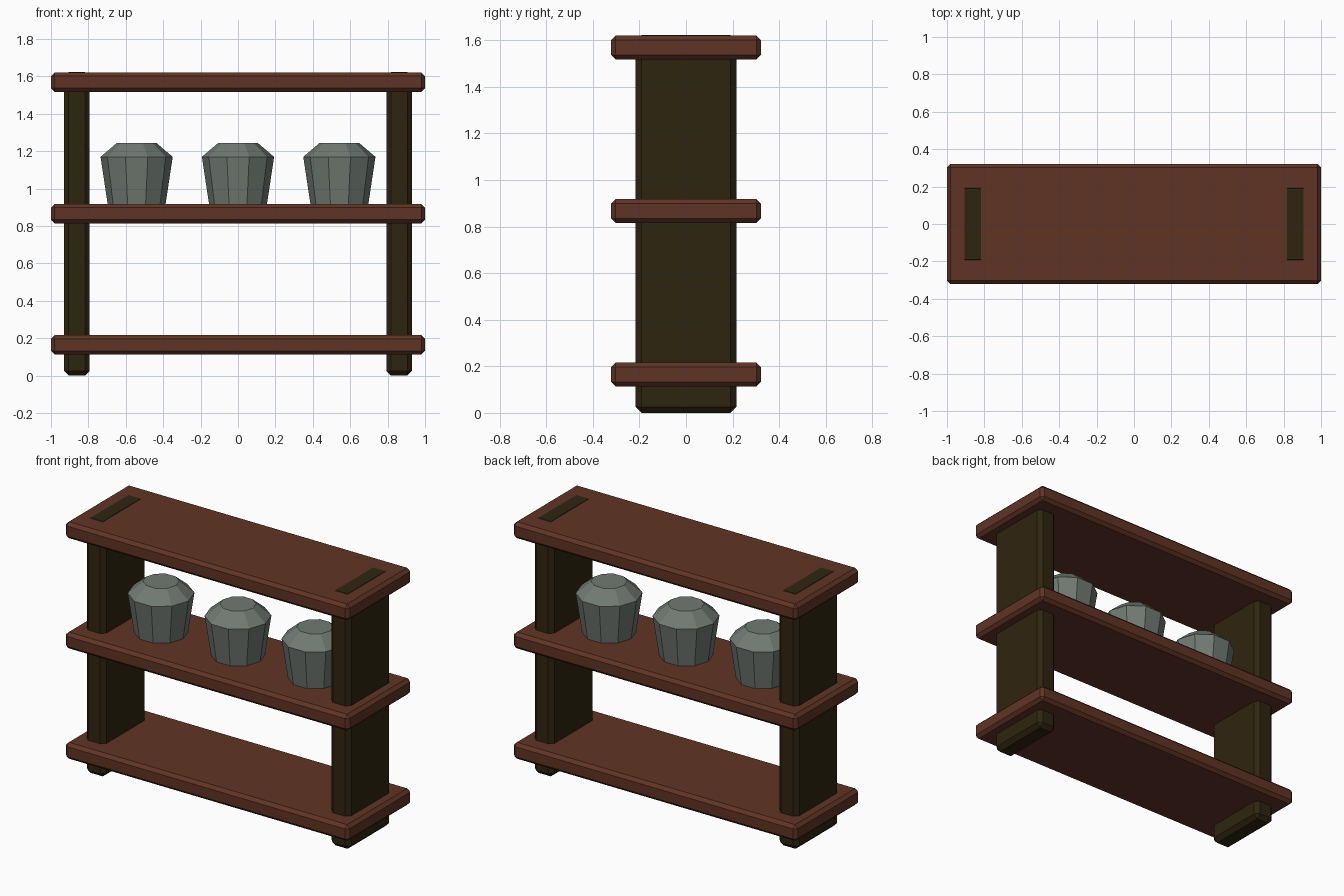
import bpy, bmesh, math

if "Cube" in bpy.data.objects:
    bpy.data.objects.remove(bpy.data.objects["Cube"])


def material(name, rgb):
    m = bpy.data.materials.new(name)
    m.diffuse_color = (*rgb, 1)
    m.use_nodes = True
    m.node_tree.nodes["Principled BSDF"].inputs["Base Color"].default_value = m.diffuse_color
    return m


RED_WOOD = material("red brown wood", (0.117, 0.034, 0.018))
DARK_WOOD = material("dark wood", (0.028, 0.018, 0.005))
STONE = material("grey green stone", (0.165, 0.195, 0.17))


def finish(bm, name, mat):
    bmesh.ops.recalc_face_normals(bm, faces=bm.faces)
    mesh = bpy.data.meshes.new(name)
    bm.to_mesh(mesh)
    bm.free()
    mesh.materials.append(mat)
    obj = bpy.data.objects.new(name, mesh)
    bpy.context.collection.objects.link(obj)
    return obj


def bevelled_box(name, x, y, z, mat, bevel):
    """Box from (min, max) ranges with a single flat bevel."""
    bm = bmesh.new()
    bmesh.ops.create_cube(bm, size=1)
    for v in bm.verts:
        v.co = [r[0] + (c + 0.5) * (r[1] - r[0]) for r, c in zip((x, y, z), v.co)]
    bmesh.ops.bevel(bm, geom=bm.edges[:], offset=bevel, segments=1,
                    affect='EDGES', profile=0.5)
    return finish(bm, name, mat)


def jar(name, x, sides=10):
    """Faceted pot lofted through a few rings."""
    bm = bmesh.new()
    rings = []
    for r, z in ((0.153, 0.905), (0.193, 1.17), (0.105, 1.245)):
        rings.append([bm.verts.new((x + r * math.cos(a), r * math.sin(a), z))
                      for a in (2 * math.pi * i / sides for i in range(sides))])
    for low, high in zip(rings, rings[1:]):
        for i in range(sides):
            j = (i + 1) % sides
            bm.faces.new((low[i], low[j], high[j], high[i]))
    bm.faces.new(rings[0])
    bm.faces.new(rings[-1])
    return finish(bm, name, STONE)


# Three shelves
for label, z in (("bottom", 0.113), ("middle", 0.815), ("top", 1.517)):
    bevelled_box(label + "_shelf", (-1, 1), (-0.322, 0.322), (z, z + 0.104),
                 RED_WOOD, 0.02)

# Side posts, their ends just showing through the top shelf
for label, x in (("left", -0.862), ("right", 0.862)):
    bevelled_box(label + "_post", (x - 0.069, x + 0.069), (-0.216, 0.216),
                 (0, 1.623), DARK_WOOD, 0.026)

# Row of jars on the middle shelf
for label, x in (("left", -0.542), ("centre", 0), ("right", 0.542)):
    jar(label + "_jar", x)
